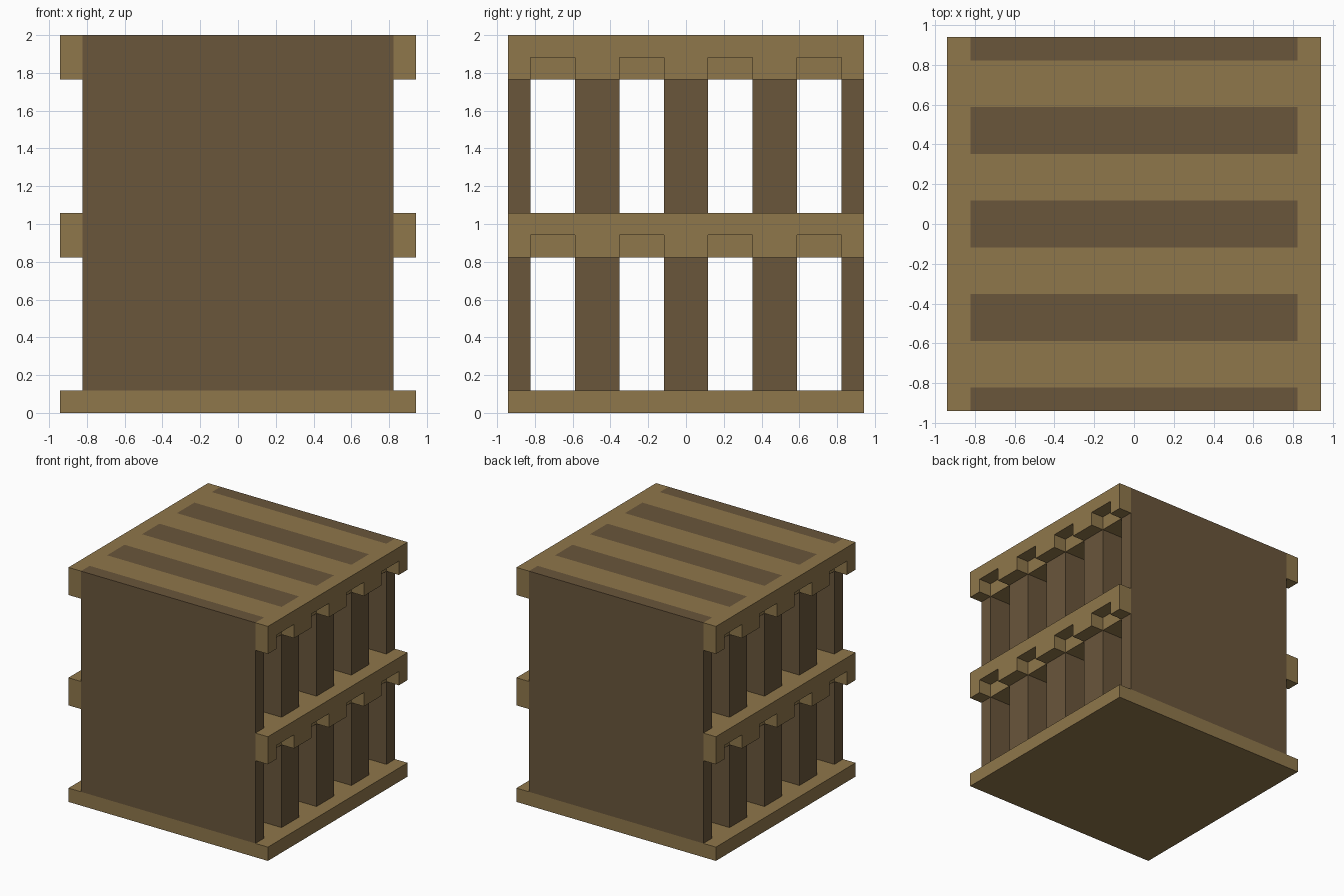
import bpy
import bmesh

cube = bpy.data.objects.get("Cube")
if cube:
    bpy.data.objects.remove(cube, do_unlink=True)

U = 2 / 17            # grid unit: the rack is 16 x 16 x 17 units
HALF, INNER = 8, 7    # outer half width, half length of the boards


def material(name, colour):
    mat = bpy.data.materials.new(name)
    mat.use_nodes = True
    mat.diffuse_color = colour
    mat.node_tree.nodes["Principled BSDF"].inputs["Base Color"].default_value = colour
    return mat


light_wood = material("light wood", (0.275, 0.184, 0.070, 1))
dark_wood = material("dark wood", (0.144, 0.093, 0.044, 1))


def prism(name, mat, profile, x0, x1):
    """Extrude a (y, z) profile given in grid units from x0 to x1."""
    bm = bmesh.new()
    face = bm.faces.new([bm.verts.new((x0 * U, y * U, z * U)) for y, z in profile])
    ext = bmesh.ops.extrude_face_region(bm, geom=[face])
    moved = [v for v in ext["geom"] if isinstance(v, bmesh.types.BMVert)]
    bmesh.ops.translate(bm, verts=moved, vec=((x1 - x0) * U, 0, 0))
    bmesh.ops.recalc_face_normals(bm, faces=bm.faces)
    mesh = bpy.data.meshes.new(name)
    bm.to_mesh(mesh)
    bm.free()
    mesh.materials.append(mat)
    obj = bpy.data.objects.new(name, mesh)
    bpy.context.collection.objects.link(obj)
    return obj


def box(name, mat, x, y0, y1, z0, z1):
    return prism(name, mat, [(y0, z0), (y1, z0), (y1, z1), (y0, z1)], -x, x)


# Base slab
box("base", light_wood, HALF, -HALF, HALF, 0, 1)

# Upright boards; the outer two are half as thick
for i, centre in enumerate(range(-HALF, HALF + 1, 4)):
    box(f"upright_board_{i + 1}", dark_wood, INNER,
        max(centre - 1, -HALF), min(centre + 1, HALF), 1, 17)

# Shelf and top: slats between the boards, notched rails across their ends
gaps = [(y - 1, y + 1) for y in (-6, -2, 2, 6)]
for part, top in (("shelf", 9), ("top", 17)):
    for i, (y0, y1) in enumerate(gaps):
        box(f"{part}_slat_{i + 1}", light_wood, INNER, y0, y1, top - 2, top)
    profile = [(HALF, top), (-HALF, top), (-HALF, top - 2)]
    for y0, y1 in gaps:
        profile += [(y0, top - 2), (y0, top - 1), (y1, top - 1), (y1, top - 2)]
    profile.append((HALF, top - 2))
    for side, sign in (("left", 1), ("right", -1)):
        prism(f"{part}_rail_{side}", light_wood, profile, sign * INNER, sign * HALF)
